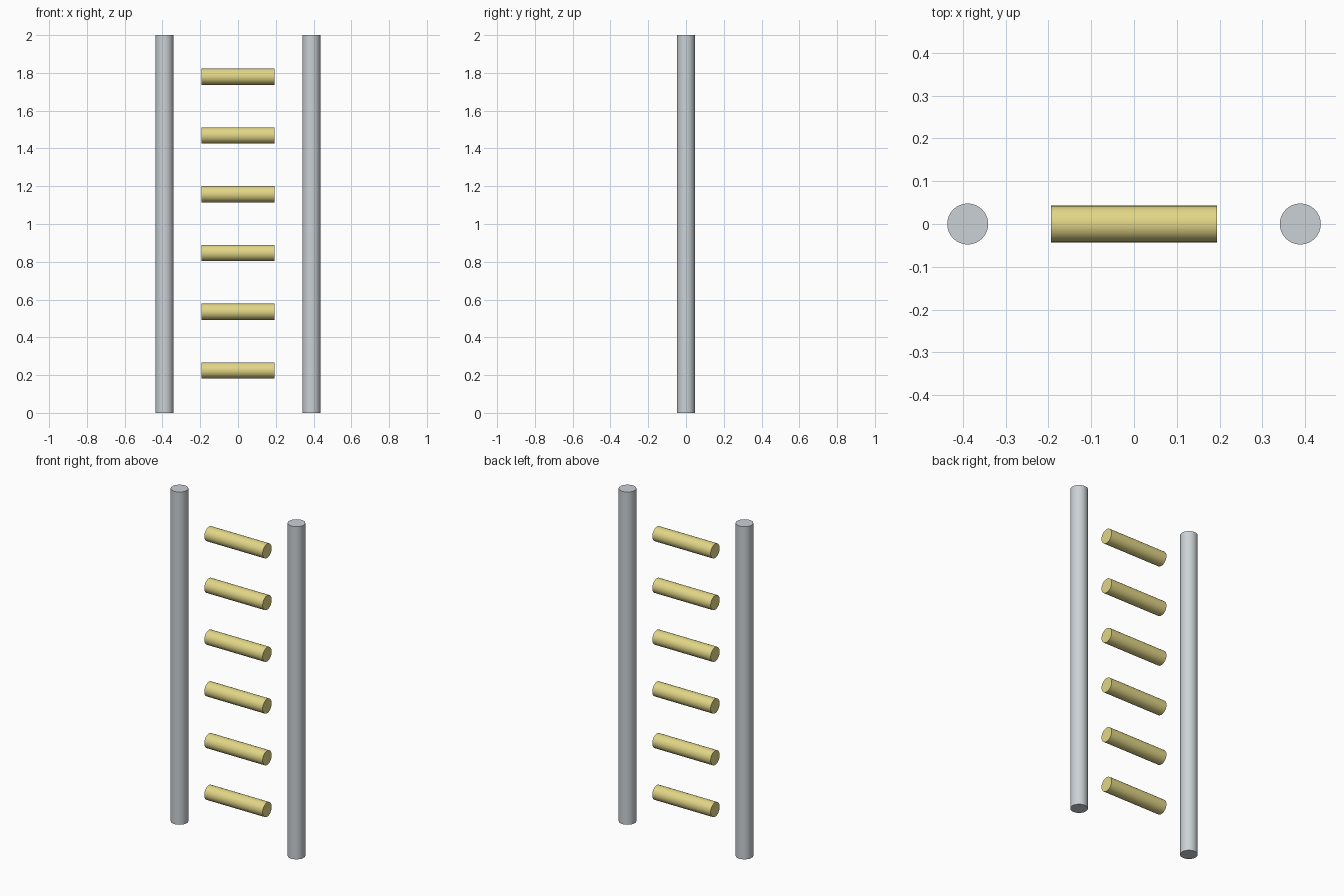
import bpy
import math

cube = bpy.data.objects.get("Cube")
if cube:
    bpy.data.objects.remove(cube, do_unlink=True)


def make_material(name, color):
    mat = bpy.data.materials.new(name)
    mat.use_nodes = True
    mat.diffuse_color = color
    mat.node_tree.nodes["Principled BSDF"].inputs["Base Color"].default_value = color
    return mat


def add_rod(name, radius, length, location, mat, rotation=(0, 0, 0)):
    bpy.ops.mesh.primitive_cylinder_add(
        vertices=32, radius=radius, depth=length, location=location, rotation=rotation)
    rod = bpy.context.object
    rod.name = name
    rod.data.materials.append(mat)
    bpy.ops.object.shade_smooth_by_angle(angle=math.radians(40))
    return rod


metal = make_material("grey metal", (0.60, 0.64, 0.67, 1))
wood = make_material("pale yellow wood", (0.76, 0.67, 0.24, 1))

# Upright rails
for side, x in (("left", 0.389), ("right", -0.389)):
    add_rod(f"{side}_rail", 0.048, 2.0, (x, 0, 1), metal)

# Evenly spaced rungs, floating between the rails
rung_count, first_z, spacing = 6, 0.225, 0.311
for i in range(rung_count):
    add_rod(f"rung_{i + 1}", 0.043, 0.388, (0, 0, first_z + i * spacing), wood,
            (0, math.pi / 2, 0))
